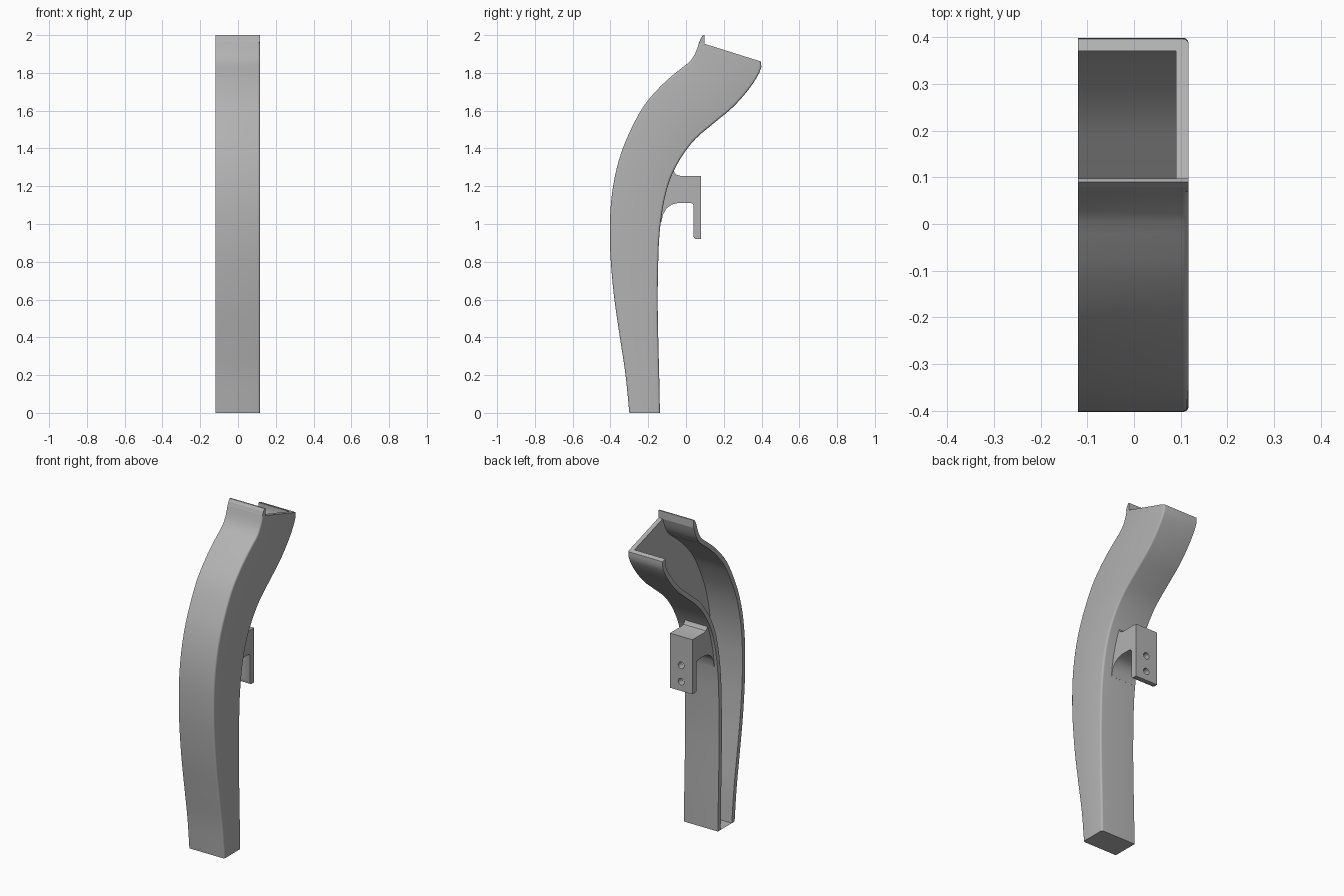
import bpy, bmesh, math
from mathutils import Vector

cube = bpy.data.objects.get("Cube")
if cube:
    bpy.data.objects.remove(cube, do_unlink=True)

grey = bpy.data.materials.new("plain grey")
grey.use_nodes = True
grey.diffuse_color = (0.45, 0.45, 0.45, 1)
grey.node_tree.nodes["Principled BSDF"].inputs["Base Color"].default_value = (0.45, 0.45, 0.45, 1)

OPEN_X, CLOSED_X = -0.12, 0.117     # open side and closed side of the channel
WALL, ROUND, STATIONS = 0.027, 0.012, 64


def finish(name, bm):
    bmesh.ops.recalc_face_normals(bm, faces=bm.faces)
    mesh = bpy.data.meshes.new(name)
    bm.to_mesh(mesh)
    bm.free()
    mesh.materials.append(grey)
    ob = bpy.data.objects.new(name, mesh)
    bpy.context.collection.objects.link(ob)
    return ob


def smooth(ob):
    bpy.ops.object.select_all(action='DESELECT')
    ob.select_set(True)
    bpy.context.view_layer.objects.active = ob
    bpy.ops.object.shade_smooth_by_angle(angle=math.radians(30))


def spline(points, count):
    """Catmull-Rom curve through (y, z) points, resampled evenly by length."""
    p = [Vector(q) for q in points]
    p = [2 * p[0] - p[1]] + p + [2 * p[-1] - p[-2]]
    dense = []
    for a, b, c, d in zip(p, p[1:], p[2:], p[3:]):
        for k in range(16):
            t = k / 16
            dense.append(0.5 * (2 * b + (c - a) * t + (2 * a - 5 * b + 4 * c - d) * t * t
                                + (3 * b - a - 3 * c + d) * t ** 3))
    dense.append(p[-2])
    dist = [0]
    for a, b in zip(dense, dense[1:]):
        dist.append(dist[-1] + (b - a).length)
    out, j = [], 0
    for i in range(count):
        s = dist[-1] * i / (count - 1)
        while j < len(dist) - 2 and dist[j + 1] < s:
            j += 1
        out.append(dense[j].lerp(dense[j + 1], (s - dist[j]) / (dist[j + 1] - dist[j])))
    return out


def inward(curve, i, side):
    """Unit normal of the curve pointing into the channel."""
    t = (curve[min(i + 1, len(curve) - 1)] - curve[max(i - 1, 0)]).normalized()
    n = Vector((t.y, -t.x)) * side
    return Vector((side, 0)) if i == 0 else n


def prism(name, outline, x0, x1):
    bm = bmesh.new()
    face = bm.faces.new([bm.verts.new((x0, y, z)) for y, z in outline])
    ext = bmesh.ops.extrude_face_region(bm, geom=[face])
    moved = [v for v in ext["geom"] if isinstance(v, bmesh.types.BMVert)]
    bmesh.ops.translate(bm, verts=moved, vec=(x1 - x0, 0, 0))
    return finish(name, bm)


# Curved channel: front wall, back wall and one closed side
front = spline([(-.30, 0), (-.32, .2), (-.35, .4), (-.379, .6), (-.398, .8), (-.403, .95),
                (-.398, 1.1), (-.377, 1.25), (-.335, 1.4), (-.267, 1.55), (-.205, 1.65),
                (-.113, 1.75), (-.03, 1.82), (.02, 1.86), (.05, 1.905), (.07, 1.963)], STATIONS)
back = spline([(-.138, 0), (-.142, .2), (-.147, .4), (-.15, .6), (-.147, .8), (-.14, .95),
               (-.12, 1.1), (-.09, 1.22), (-.05, 1.31), (0, 1.39), (.06, 1.46), (.155, 1.54),
               (.25, 1.62), (.33, 1.71), (.38, 1.785), (.402, 1.84), (.397, 1.86)], STATIONS)

bm = bmesh.new()
rings = []
for i in range(STATIONS):
    f, b = front[i], back[i]
    nf, nb = inward(front, i, 1), inward(back, i, -1)
    if i == STATIONS - 1:               # keep the rim straight
        nf = (b - f).normalized()
        nb = -nf
    arc = [(ROUND * (1 - math.cos(a)), CLOSED_X - ROUND + ROUND * math.sin(a))
           for a in (k * math.pi / 8 for k in range(5))]
    section = [(OPEN_X, f)]
    section += [(x, f + nf * d) for d, x in arc]
    section += [(x, b + nb * d) for d, x in reversed(arc)]
    section += [(OPEN_X, b), (OPEN_X, b + nb * WALL), (CLOSED_X - WALL, b + nb * WALL),
                (CLOSED_X - WALL, f + nf * WALL), (OPEN_X, f + nf * WALL)]
    rings.append([bm.verts.new((x, q.x, q.y)) for x, q in section])
count = len(rings[0])
for lower, upper in zip(rings, rings[1:]):
    for k in range(count):
        m = (k + 1) % count
        bm.faces.new((lower[k], lower[m], upper[m], upper[k]))
bm.faces.new(rings[0])
bm.faces.new(rings[-1])
bmesh.ops.triangulate(bm, faces=[g for g in bm.faces if len(g.verts) > 4])
smooth(finish("curved_channel", bm))

# Raised lip on the front wall at the top
prism("top_lip", [(.07, 1.963), (.079, 1.985), (.09, 2), (.098, 2), (.098, 1.954)],
      OPEN_X, CLOSED_X)

# Hook bracket on the back wall
bracket = prism("hook_bracket", [
    (-.068, 1.3), (-.063, 1.275), (-.05, 1.26), (-.03, 1.255), (.08, 1.255), (.08, .92),
    (.052, .92), (.043, .925), (.04, .935), (.04, 1.095), (.036, 1.107), (.025, 1.112),
    (-.04, 1.112), (-.075, 1.103), (-.103, 1.083), (-.122, 1.05), (-.13, 1.01),
    (-.145, 1.02), (-.092, 1.25)], -.1, .053)

# Two screw holes through the hook
for z in (1.077, .977):
    bpy.ops.mesh.primitive_cylinder_add(vertices=24, radius=.02, depth=.12,
                                        location=(-.023, .06, z), rotation=(math.pi / 2, 0, 0))
    cutter = bpy.context.object
    cutter.name = "hole_cutter"
    cutter.hide_render = True
    mod = bracket.modifiers.new("screw_hole", 'BOOLEAN')
    mod.operation, mod.object, mod.solver = 'DIFFERENCE', cutter, 'EXACT'
    bpy.context.view_layer.objects.active = bracket
    bpy.ops.object.modifier_apply(modifier=mod.name)
    bpy.data.objects.remove(cutter, do_unlink=True)
smooth(bracket)
